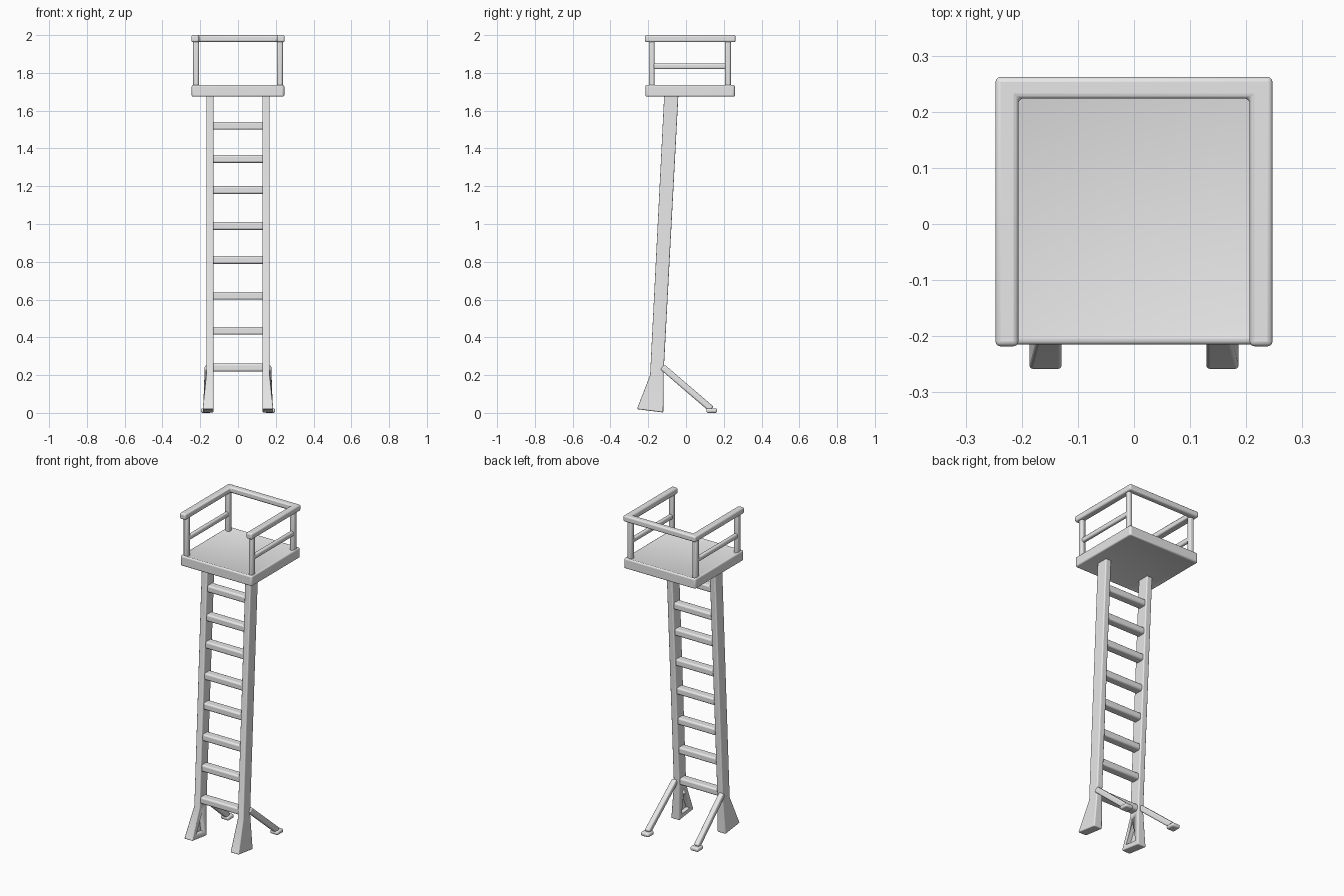
import bpy, bmesh, math
from mathutils import Vector

if "Cube" in bpy.data.objects:
    bpy.data.objects.remove(bpy.data.objects["Cube"])

grey = bpy.data.materials.new("light grey")
grey.diffuse_color = (0.8, 0.8, 0.8, 1)
grey.use_nodes = True
grey.node_tree.nodes["Principled BSDF"].inputs["Base Color"].default_value = grey.diffuse_color


def finish(name, bm, bevel, segments=3):
    """Turn a bmesh into a smooth-shaded object with rounded edges."""
    bmesh.ops.recalc_face_normals(bm, faces=bm.faces[:])
    mesh = bpy.data.meshes.new(name)
    bm.to_mesh(mesh)
    bm.free()
    ob = bpy.data.objects.new(name, mesh)
    bpy.context.collection.objects.link(ob)
    mesh.materials.append(grey)
    if bevel:
        mod = ob.modifiers.new("rounding", 'BEVEL')
        mod.width, mod.segments = bevel, segments
        mod.limit_method, mod.angle_limit = 'ANGLE', math.radians(30)
    bpy.ops.object.select_all(action='DESELECT')
    ob.select_set(True)
    bpy.context.view_layer.objects.active = ob
    bpy.ops.object.shade_smooth_by_angle(angle=math.radians(35))
    return ob


def loft(name, rings, bevel):
    """Skin a closed solid through rings with equal point counts."""
    bm = bmesh.new()
    loops = [[bm.verts.new(p) for p in ring] for ring in rings]
    n = len(loops[0])
    for a, b in zip(loops, loops[1:]):
        for i in range(n):
            j = (i + 1) % n
            bm.faces.new((a[i], a[j], b[j], b[i]))
    bm.faces.new(loops[0])
    bm.faces.new(loops[-1])
    return finish(name, bm, bevel)


def box(name, x, y, z, bevel):
    """Box from its (min, max) ranges."""
    rings = [[(x[0], y[0], h), (x[1], y[0], h), (x[1], y[1], h), (x[0], y[1], h)] for h in z]
    return loft(name, rings, bevel)


def span(s, a, b):
    """Mirror an x range to side s."""
    return tuple(sorted((s * a, s * b)))


# Platform with shallow recessed panels above and below
bm = bmesh.new()
bmesh.ops.create_cube(bm, size=1)
for v in bm.verts:
    v.co = Vector((v.co.x * 0.49, 0.022 + v.co.y * 0.474, 1.705 + v.co.z * 0.07))
bm.normal_update()
for f in [f for f in bm.faces if abs(f.normal.z) > 0.9]:
    bmesh.ops.inset_region(bm, faces=[f], thickness=0.036, depth=0)
    bmesh.ops.translate(bm, verts=f.verts[:], vec=f.normal * -0.01)
finish("platform", bm, 0.012)

# Top guard rail: one U-shaped bar open at the front
outline = [(-0.247, -0.218), (-0.206, -0.218), (-0.206, 0.224), (0.206, 0.224),
           (0.206, -0.218), (0.247, -0.218), (0.247, 0.262), (-0.247, 0.262)]
loft("top_rail", [[(x, y, z) for x, y in outline] for z in (1.963, 2.0)], 0.009)

for s, side in ((-1, "left"), (1, "right")):
    # Guard posts and side middle rail
    for end, y in (("front", -0.182), ("back", 0.222)):
        box(f"{side}_{end}_post", span(s, 0.207, 0.237), (y - 0.015, y + 0.015), (1.72, 1.975), 0.009)
    box(f"{side}_middle_rail", span(s, 0.21, 0.234), (-0.18, 0.22), (1.82, 1.85), 0.009)

    # Leaning leg, flaring out into a wedge foot: y front, z front, y back, z back, outer x
    levels = [(-0.260, 0.020, -0.120, 0.002, 0.187),
              (-0.190, 0.200, -0.118, 0.220, 0.168),
              (-0.115, 1.690, -0.040, 1.690, 0.168)]
    rings = [[(s * 0.129, yf, zf), (s * xo, yf, zf), (s * xo, yb, zb), (s * 0.129, yb, zb)]
             for yf, zf, yb, zb, xo in levels]
    leg = loft(f"{side}_leg", rings, 0.006)

    # Triangular pocket on the inner side of the foot
    tri = [(-0.222, 0.042), (-0.142, 0.034), (-0.165, 0.165)]
    cutter = loft(f"{side}_foot_cutter", [[(s * x, y, z) for y, z in tri] for x in (0.1, 0.155)], 0)
    cutter.hide_render = True
    cutter.hide_viewport = True
    cut = leg.modifiers.new("pocket", 'BOOLEAN')
    cut.operation, cut.object, cut.solver = 'DIFFERENCE', cutter, 'EXACT'

    # Rear brace sloping down to a small pad
    a, b = Vector((s * 0.160, -0.125, 0.243)), Vector((s * 0.168, 0.135, 0.020))
    d = (b - a).normalized()
    across = Vector((1, 0, 0)) * 0.016
    up = d.cross(Vector((1, 0, 0))).normalized() * 0.017
    loft(f"{side}_brace", [[p - across - up, p + across - up, p + across + up, p - across + up]
                           for p in (a, b)], 0.009)
    box(f"{side}_brace_pad", span(s, 0.141, 0.196), (0.108, 0.165), (0.0, 0.024), 0.009)

# Ladder rungs following the lean of the legs
for i, z in enumerate((0.24, 0.435, 0.62, 0.81, 0.99, 1.18, 1.345, 1.52)):
    y = -0.154 + (z - 0.21) * 0.052
    box(f"rung_{i + 1}", (-0.15, 0.15), (y - 0.027, y + 0.027), (z - 0.021, z + 0.021), 0.01)
